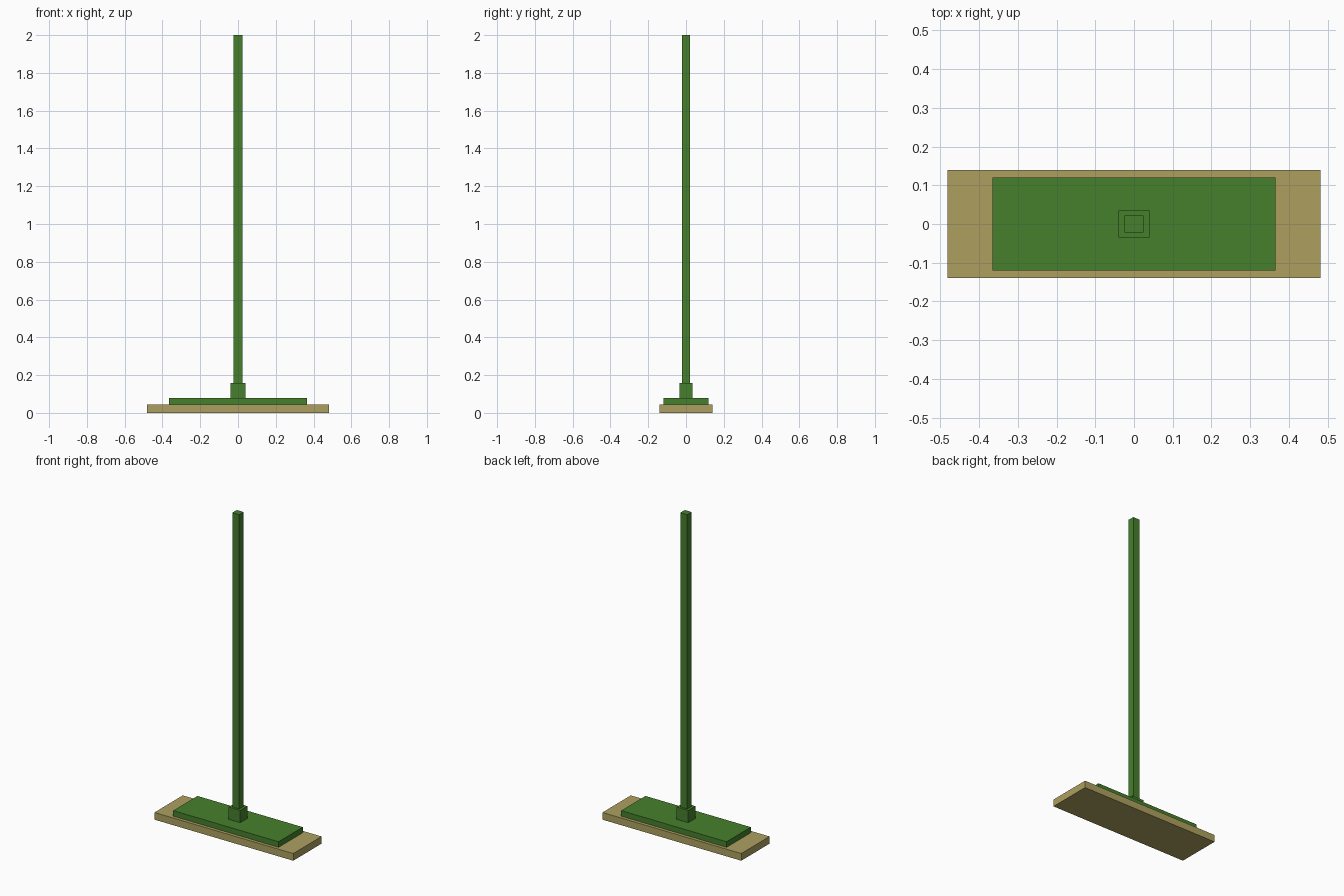
import bpy

cube = bpy.data.objects.get("Cube")
if cube:
    bpy.data.objects.remove(cube, do_unlink=True)


def material(name, rgb):
    mat = bpy.data.materials.new(name)
    mat.use_nodes = True
    mat.diffuse_color = (*rgb, 1)
    mat.node_tree.nodes["Principled BSDF"].inputs["Base Color"].default_value = (*rgb, 1)
    return mat


def box(name, width, depth, bottom, top, mat):
    bpy.ops.mesh.primitive_cube_add(size=1, location=(0, 0, (bottom + top) / 2))
    obj = bpy.context.object
    obj.name = name
    obj.scale = (width, depth, top - bottom)
    bpy.ops.object.transform_apply(location=False, rotation=False, scale=True)
    obj.data.materials.append(mat)
    return obj


green = material("leaf green", (0.061, 0.216, 0.026))
tan = material("bristle tan", (0.423, 0.352, 0.117))

# Bristle pad, head, handle socket and long square handle, stacked upwards
box("bristle_pad", 0.962, 0.28, 0, 0.045, tan)
box("head_plate", 0.73, 0.24, 0.045, 0.08, green)
box("handle_socket", 0.08, 0.07, 0.08, 0.157, green)
box("handle", 0.048, 0.044, 0.157, 2, green)
